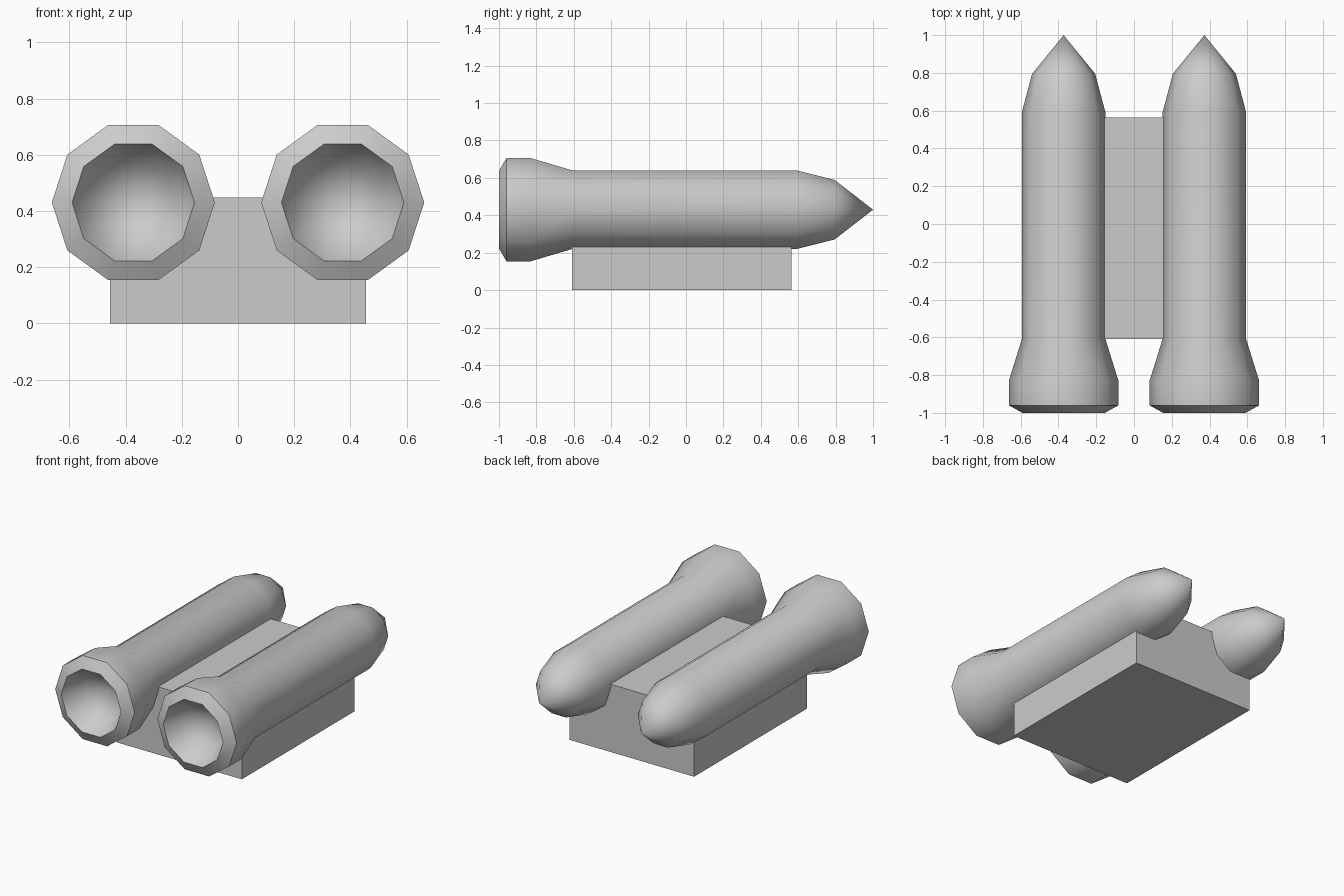
import bpy, bmesh, math

if "Cube" in bpy.data.objects:
    bpy.data.objects.remove(bpy.data.objects["Cube"])

SIDES = 10
AXIS_X, AXIS_Z = 0.3725, 0.43

# (y, radius): inside of nozzle, flared rim, tube, pointed nose
PROFILE = [(-0.80, 0), (-0.87, 0.15), (-1.0, 0.218), (-0.96, 0.29), (-0.83, 0.29),
           (-0.61, 0.2215), (0.59, 0.2215), (0.795, 0.167), (1.0, 0)]


def finish(bm, name):
    bmesh.ops.recalc_face_normals(bm, faces=bm.faces)
    mesh = bpy.data.meshes.new(name)
    bm.to_mesh(mesh)
    bm.free()
    obj = bpy.data.objects.new(name, mesh)
    bpy.context.collection.objects.link(obj)
    return obj


def rocket(name, cx):
    bm = bmesh.new()
    rings = []
    for y, r in PROFILE:
        count = SIDES if r else 1
        rings.append([bm.verts.new((cx + r * math.cos(math.tau * i / SIDES), y,
                                    AXIS_Z + r * math.sin(math.tau * i / SIDES)))
                      for i in range(count)])
    for a, b in zip(rings, rings[1:]):
        for i in range(SIDES):
            j = (i + 1) % SIDES
            corners = [a[i % len(a)], a[j % len(a)], b[j % len(b)], b[i % len(b)]]
            bm.faces.new(list(dict.fromkeys(corners)))
    obj = finish(bm, name)
    bpy.ops.object.select_all(action='DESELECT')
    obj.select_set(True)
    bpy.context.view_layer.objects.active = obj
    bpy.ops.object.shade_smooth_by_angle(angle=math.radians(45))


# Twin rocket tubes
rocket("left_rocket", -AXIS_X)
rocket("right_rocket", AXIS_X)

# Base block between and under the tubes
bm = bmesh.new()
bmesh.ops.create_cube(bm, size=1)
bmesh.ops.scale(bm, vec=(0.91, 1.175, 0.447), verts=bm.verts)
bmesh.ops.translate(bm, vec=(0, -0.0225, 0.2235), verts=bm.verts)
finish(bm, "base_block")
